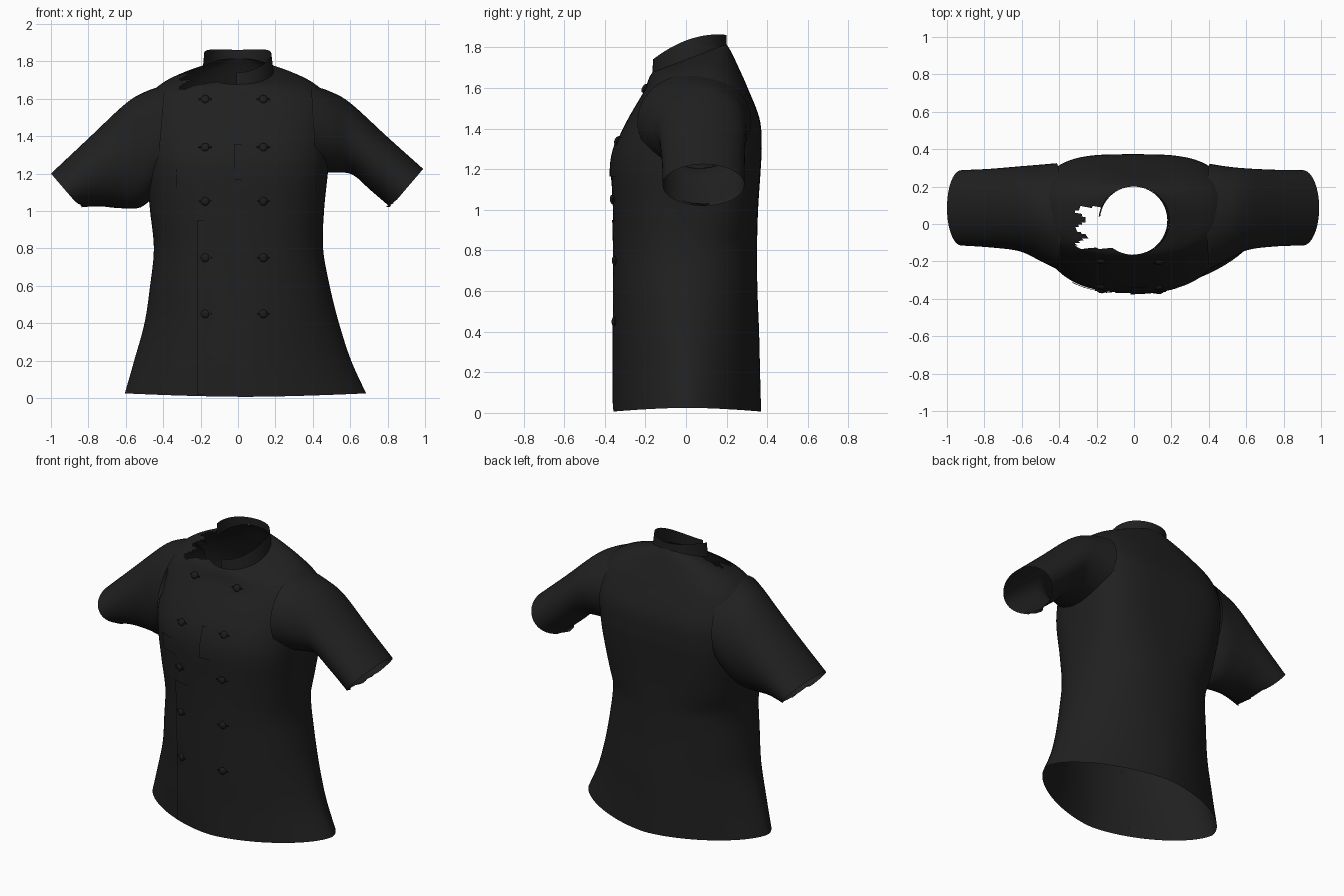
import bpy, bmesh, math, random
from mathutils import Vector

if "Cube" in bpy.data.objects:
    bpy.data.objects.remove(bpy.data.objects["Cube"])

random.seed(4)


def material(name, v):
    m = bpy.data.materials.new(name)
    m.diffuse_color = (v, v, v, 1)
    m.use_nodes = True
    m.node_tree.nodes["Principled BSDF"].inputs["Base Color"].default_value = m.diffuse_color
    return m


cloth = material("black cloth", 0.0145)
button_mat = material("button black", 0.012)


def finish(name, bm, mat, angle=40):
    me = bpy.data.meshes.new(name)
    bm.to_mesh(me)
    bm.free()
    me.materials.append(mat)
    ob = bpy.data.objects.new(name, me)
    bpy.context.collection.objects.link(ob)
    bpy.ops.object.select_all(action='DESELECT')
    ob.select_set(True)
    bpy.context.view_layer.objects.active = ob
    bpy.ops.object.shade_smooth_by_angle(angle=math.radians(angle))
    return ob


def sample(keys, t):
    """Catmull-Rom sample of a list of tuples, t in 0..len-1."""
    i = min(int(t), len(keys) - 2)
    f = t - i
    a, b, c, d = (keys[max(0, min(len(keys) - 1, i + k))] for k in (-1, 0, 1, 2))
    return [0.5 * (2 * q + (r - p) * f + (2 * p - 5 * q + 4 * r - s) * f * f
                   + (3 * q - p - 3 * r + s) * f ** 3) for p, q, r, s in zip(a, b, c, d)]


def loft(rows, closed=True, flip=False):
    bm = bmesh.new()
    vs = [[bm.verts.new(p) for p in r] for r in rows]
    n = len(rows[0])
    for i in range(len(rows) - 1):
        for j in range(n if closed else n - 1):
            k = (j + 1) % n
            q = [vs[i][j], vs[i][k], vs[i + 1][k], vs[i + 1][j]]
            bm.faces.new(q[::-1] if flip else q)
    return bm


# Torso cross-sections: z, left, right, front, back, tilt, squareness
BODY = [
    (0.025, -0.605, 0.685, -0.357, 0.37, 0, 1.65),
    (0.20, -0.555, 0.605, -0.357, 0.365, 0, 1.75),
    (0.40, -0.50, 0.54, -0.357, 0.36, 0, 1.9),
    (0.60, -0.47, 0.49, -0.355, 0.352, 0, 2.1),
    (0.80, -0.45, 0.455, -0.355, 0.35, 0, 2.25),
    (1.00, -0.47, 0.46, -0.36, 0.355, 0, 2.4),
    (1.20, -0.49, 0.48, -0.367, 0.368, 0, 2.5),
    (1.32, -0.50, 0.49, -0.345, 0.373, 0, 2.5),
    (1.45, -0.50, 0.50, -0.285, 0.362, 0, 2.5),
    (1.59, -0.49, 0.49, -0.21, 0.302, 0.05, 2.4),
    (1.67, -0.41, 0.41, -0.185, 0.256, 0.15, 2.2),
    (1.715, -0.30, 0.30, -0.173, 0.223, 0.28, 2.1),
    (1.74, -0.19, 0.19, -0.165, 0.20, 0.38, 2.0),
]


def ring_point(r, a):
    z, x0, x1, y0, y1, k, n = r
    c, s = math.cos(a), math.sin(a)
    # the back is flatter across the shoulder blades
    if s > 0:
        n += 0.9 * max(0, 1 - ((z - 1.3) / 0.45) ** 2)
    x = (x0 + x1) / 2 + (x1 - x0) / 2 * math.copysign(abs(c) ** (2 / n), c)
    y = (y0 + y1) / 2 + (y1 - y0) / 2 * math.copysign(abs(s) ** (2 / n), s)
    # the hem dips at the front and back
    dip = 0.02 * s * s * max(0, 1 - z / 0.3)
    return Vector((x, y, z + k * y - dip))


def front_point(x, z, out=0.0):
    """Point on the front of the torso at a given x and height."""
    i = max(k for k in range(len(BODY) - 1) if BODY[k][0] <= z or k == 0)
    r = sample(BODY, i + (z - BODY[i][0]) / (BODY[i + 1][0] - BODY[i][0]))
    n = r[6]
    u = abs((x - (r[1] + r[2]) / 2) / ((r[2] - r[1]) / 2))
    y = (r[3] + r[4]) / 2 - (r[4] - r[3]) / 2 * max(0, 1 - u ** n) ** (1 / n)
    return Vector((x, y - out, r[0] + r[5] * y))


# Sleeves: top x, top z, bottom x, bottom z, front, back
RIGHT = [
    (0.39, 1.672, 0.42, 1.20, -0.24, 0.322),
    (0.49, 1.640, 0.51, 1.205, -0.195, 0.307),
    (0.60, 1.578, 0.61, 1.195, -0.14, 0.297),
    (0.80, 1.395, 0.71, 1.11, -0.12, 0.29),
    (0.99, 1.225, 0.815, 1.02, -0.115, 0.288),
]
LEFT = [
    (0.39, 1.672, 0.44, 1.09, -0.24, 0.325),
    (0.49, 1.640, 0.52, 1.02, -0.195, 0.317),
    (0.60, 1.575, 0.63, 1.015, -0.145, 0.308),
    (0.80, 1.388, 0.74, 1.025, -0.125, 0.295),
    (1.00, 1.20, 0.845, 1.02, -0.115, 0.288),
]


def inside_sleeve(p):
    """True where the torso wall lies within the sleeve opening."""
    tx, tz, bx, bz, y0, y1 = sample(RIGHT, 0.4)
    u = (p.y - (y0 + y1) / 2) / ((y1 - y0) / 2)
    v = (p.z - (tz + bz) / 2) / ((tz - bz) / 2)
    return abs(p.x) > 0.42 and u * u + v * v < 0.75


# Torso shell, with the armholes and the torn neck edge opened
SEG, STEPS = 96, 6
angles = [2 * math.pi * j / SEG for j in range(SEG)]
count = (len(BODY) - 1) * STEPS
bm = loft([[ring_point(sample(BODY, i / STEPS), a) for a in angles]
           for i in range(count + 1)])
gone = []
for f in bm.faces:
    c = f.calc_center_median()
    rip = 0.03 * math.sin(c.y * 70)
    torn = c.z > 1.6 and -0.28 + rip < c.x < -0.1 and -0.13 < c.y < 0.09
    if torn or inside_sleeve(c):
        gone.append(f)
bmesh.ops.delete(bm, geom=gone, context='FACES')
finish("torso", bm, cloth)

for name, side, keys in (("right_sleeve", 1, RIGHT), ("left_sleeve", -1, LEFT)):
    rows = []
    for i in range(25):
        tx, tz, bx, bz, y0, y1 = sample(keys, i / 6)
        row = []
        for j in range(48):
            a = 2 * math.pi * j / 48
            c, s = math.cos(a), math.sin(a)
            x = (tx + bx) / 2 + (tx - bx) / 2 * c
            z = (tz + bz) / 2 + (tz - bz) / 2 * c
            # frayed underside of the cuff
            if i == 24 and c < -0.7:
                x -= random.uniform(0, 0.03)
            row.append((side * x, (y0 + y1) / 2 + (y1 - y0) / 2 * s, z))
        rows.append(row)
    finish(name, loft(rows, flip=side > 0), cloth)

# Stand collar with an arched top edge, open at the left front
low = BODY[-1]
high = (1.795, -0.182, 0.178, -0.163, 0.20, 0.33, 2.0)
arc = [math.radians(-92 + 265 * j / 48) for j in range(49)]
rows = []
for i in range(5):
    r = [p + (q - p) * i / 4 for p, q in zip(low, high)]
    row = [ring_point(r, a) for a in arc]
    for p in row:
        p.z += 0.04 * i / 4 * max(0, 1 - ((p.y - 0.02) / 0.182) ** 2)
    rows.append(row)
finish("collar", loft(rows, closed=False), cloth)


# Cloth layers on the front of the torso, raised at the left edge
def front_layer(name, x0, x1, z0, z1, out):
    nx, nz = 14, max(4, int((z1 - z0) / 0.03))
    rows = []
    for i in range(nz + 1):
        z = z0 + (z1 - z0) * i / nz
        row = [front_point(x0, z)]
        for j in range(nx + 1):
            t = j / nx
            row.append(front_point(x0 + (x1 - x0) * t, z, out * (1 - t) + 0.001))
        rows.append(row)
    finish(name, loft(rows, closed=False), cloth)


front_layer("front_overlap", -0.22, 0.20, 0.005, 0.95, 0.008)
front_layer("chest_patch", -0.02, 0.23, 1.16, 1.36, 0.008)
front_layer("chest_band", -0.33, -0.02, 1.12, 1.22, 0.007)

# Two columns of knot buttons, each with a small loop bar
for row, z in enumerate((0.45, 0.75, 1.05, 1.34, 1.605)):
    for label, x in (("left", -0.175), ("right", 0.135)):
        p = front_point(x, z, 0.004)
        up = front_point(x, z + 0.02) - front_point(x, z - 0.02)
        across = front_point(x + 0.02, z) - front_point(x - 0.02, z)
        n = across.cross(up).normalized()
        rot = n.to_track_quat('Z', 'Y').to_matrix().to_4x4()
        bm = bmesh.new()
        bmesh.ops.create_uvsphere(bm, u_segments=16, v_segments=8, radius=0.023)
        bmesh.ops.scale(bm, vec=(1, 1, 0.5), verts=bm.verts)
        bar = bmesh.ops.create_cube(bm, size=1)["verts"]
        bmesh.ops.scale(bm, vec=(0.07, 0.008, 0.008), verts=bar)
        bmesh.ops.transform(bm, matrix=rot, verts=bm.verts)
        bmesh.ops.translate(bm, vec=p + n * 0.005, verts=bm.verts)
        finish(f"button_{label}_{row + 1}", bm, button_mat)
